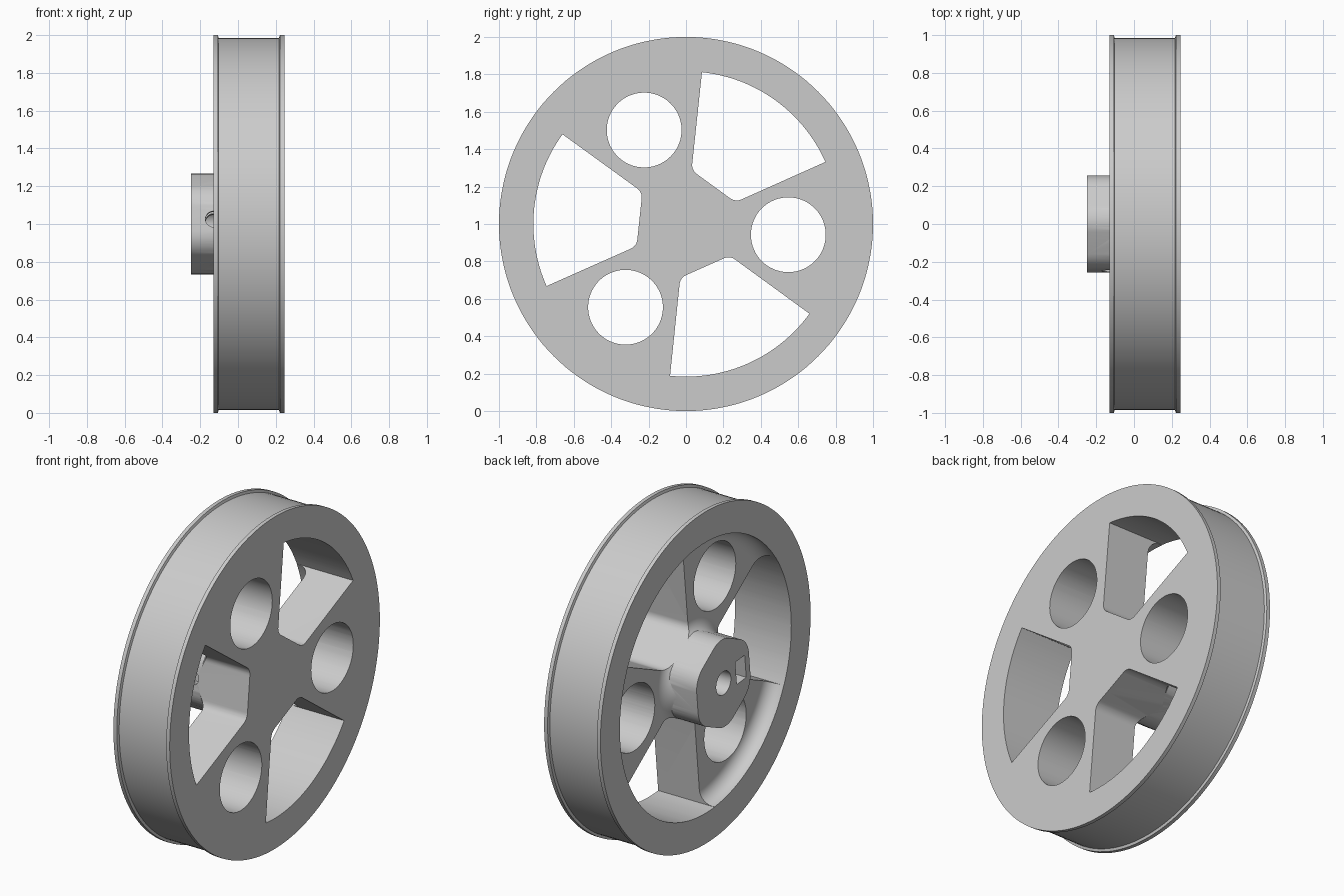
import bpy, bmesh, math
from mathutils import Vector

cube = bpy.data.objects.get("Cube")
if cube:
    bpy.data.objects.remove(cube, do_unlink=True)

FRONT, WEB, RIM_BACK, HUB_BACK = 0.245, -0.035, -0.13, -0.25
RIM_IN, HUB_FLAT = 0.815, 0.25
AXES = [math.radians(a) for a in (174, 294, 54)]      # window directions

grey = bpy.data.materials.new("wheel grey")
grey.use_nodes = True
grey.diffuse_color = (0.6, 0.6, 0.6, 1)
grey.node_tree.nodes["Principled BSDF"].inputs["Base Color"].default_value = (0.6, 0.6, 0.6, 1)


def finish(name, bm):
    bmesh.ops.recalc_face_normals(bm, faces=bm.faces)
    me = bpy.data.meshes.new(name)
    bm.to_mesh(me)
    bm.free()
    me.materials.append(grey)
    ob = bpy.data.objects.new(name, me)
    bpy.context.collection.objects.link(ob)
    return ob


def lathe(name, profile, steps=144):
    """Revolve (x, radius) points around the axle."""
    bm = bmesh.new()
    verts = [bm.verts.new((x, r, 1)) for x, r in profile]
    edges = [bm.edges.new(p) for p in zip(verts, verts[1:])]
    bmesh.ops.spin(bm, geom=verts + edges, cent=(0, 0, 1), axis=(1, 0, 0),
                   angle=math.tau, steps=steps, use_merge=True)
    bmesh.ops.remove_doubles(bm, verts=bm.verts, dist=1e-5)
    return finish(name, bm)


def prism(name, outline, x0, x1, turn=0):
    """Extrude a (radial, tangential) outline along the axle."""
    bm = bmesh.new()
    c, s = math.cos(turn), math.sin(turn)
    face = bm.faces.new([bm.verts.new((x0, u * c - v * s, 1 + u * s + v * c))
                         for u, v in outline])
    ext = bmesh.ops.extrude_face_region(bm, geom=[face], use_keep_orig=True)["geom"]
    bmesh.ops.translate(bm, vec=(x1 - x0, 0, 0),
                        verts=[e for e in ext if isinstance(e, bmesh.types.BMVert)])
    return finish(name, bm)


def circle(radius, u=0, v=0, n=64):
    return [(u + radius * math.cos(math.tau * i / n),
             v + radius * math.sin(math.tau * i / n)) for i in range(n)]


def fillet(prev, corner, nxt, radius, n=8):
    """Points of an arc that rounds one corner."""
    p = Vector(corner)
    a, b = (Vector(prev) - p).normalized(), (Vector(nxt) - p).normalized()
    half = a.angle(b) / 2
    centre = p + (a + b).normalized() * radius / math.sin(half)
    start = p + a * radius / math.tan(half) - centre
    end = p + b * radius / math.tan(half) - centre
    return [tuple(centre + start.lerp(end, i / n).normalized() * radius)
            for i in range(n + 1)]


def combine(target, tool, operation):
    mod = target.modifiers.new("cut", 'BOOLEAN')
    mod.operation, mod.solver, mod.object = operation, 'EXACT', tool
    bpy.context.view_layer.update()
    me = bpy.data.meshes.new_from_object(
        target.evaluated_get(bpy.context.evaluated_depsgraph_get()))
    target.modifiers.clear()
    target.data = me
    bpy.data.objects.remove(tool, do_unlink=True)


# Rim with two thin flanges, web and the fillets at rim and hub
F, H = 0.08, 0.08
quarter = [math.pi / 2 * i / 8 for i in range(9)]
rim_fillet = [(WEB - F + F * math.sin(t), RIM_IN - F + F * math.cos(t)) for t in quarter]
hub_fillet = [(WEB - H + H * math.cos(t), HUB_FLAT + H - H * math.sin(t)) for t in quarter]
profile = [(FRONT, 0), (FRONT, 1), (0.222, 1), (0.217, 0.985), (-0.102, 0.985),
           (-0.107, 1), (RIM_BACK, 1), (RIM_BACK, RIM_IN)]
profile += rim_fillet + hub_fillet + [(WEB - H, 0)]
wheel = lathe("wheel", profile)

# Hub: six-sided boss with rounded corners
hexagon = [(HUB_FLAT / math.cos(math.pi / 6) * math.cos(math.pi / 6 + i * math.pi / 3),
            HUB_FLAT / math.cos(math.pi / 6) * math.sin(math.pi / 6 + i * math.pi / 3))
           for i in range(6)]
outline = []
for i in range(6):
    outline += fillet(hexagon[i - 1], hexagon[i], hexagon[(i + 1) % 6], 0.14)
combine(wheel, prism("hub", outline, 0.1, HUB_BACK, AXES[0]), 'UNION')

# Windows between the spokes, and the round lightening holes in the spokes
inner, edge = 0.145, math.radians(30)
R = RIM_IN + 0.001
corner_in, corner_out = (HUB_FLAT, inner), (0.706, 0.408)
low_in, low_out = (HUB_FLAT, -inner), (0.706, -0.408)
arc = [(R * math.cos(edge * k / 16), R * math.sin(edge * k / 16)) for k in range(-16, 17)]
window = (fillet(corner_out, corner_in, low_in, 0.06)
          + fillet(corner_in, low_in, low_out, 0.06) + arc)
for a in AXES:
    combine(wheel, prism("window_cutter", window, -0.4, 0.4, a), 'DIFFERENCE')
    combine(wheel, prism("hole_cutter", circle(0.2, 0.55), -0.4, 0.4, a + math.pi),
            'DIFFERENCE')

# Blind axle bore, nut slot and set-screw hole in the hub
combine(wheel, prism("bore_cutter", circle(0.07), -0.4, 0.1), 'DIFFERENCE')
slot = [(0.12, -0.07), (0.21, -0.07), (0.21, 0.07), (0.12, 0.07)]
combine(wheel, prism("slot_cutter", slot, -0.4, -0.065, AXES[0]), 'DIFFERENCE')
screw = lathe("screw_cutter", [(0, 0), (0, 0.042), (0.3, 0.042), (0.3, 0)], 32)
c, s = math.cos(AXES[0]), math.sin(AXES[0])
for v in screw.data.vertices:
    x, y, z = v.co.x, v.co.y, v.co.z - 1
    v.co = (-0.13 + z, x * c - y * s, 1 + x * s + y * c)
combine(wheel, screw, 'DIFFERENCE')

# Smooth round walls, crisp edges
bpy.ops.object.select_all(action='DESELECT')
wheel.select_set(True)
bpy.context.view_layer.objects.active = wheel
bpy.ops.object.shade_smooth_by_angle(angle=math.radians(30))
